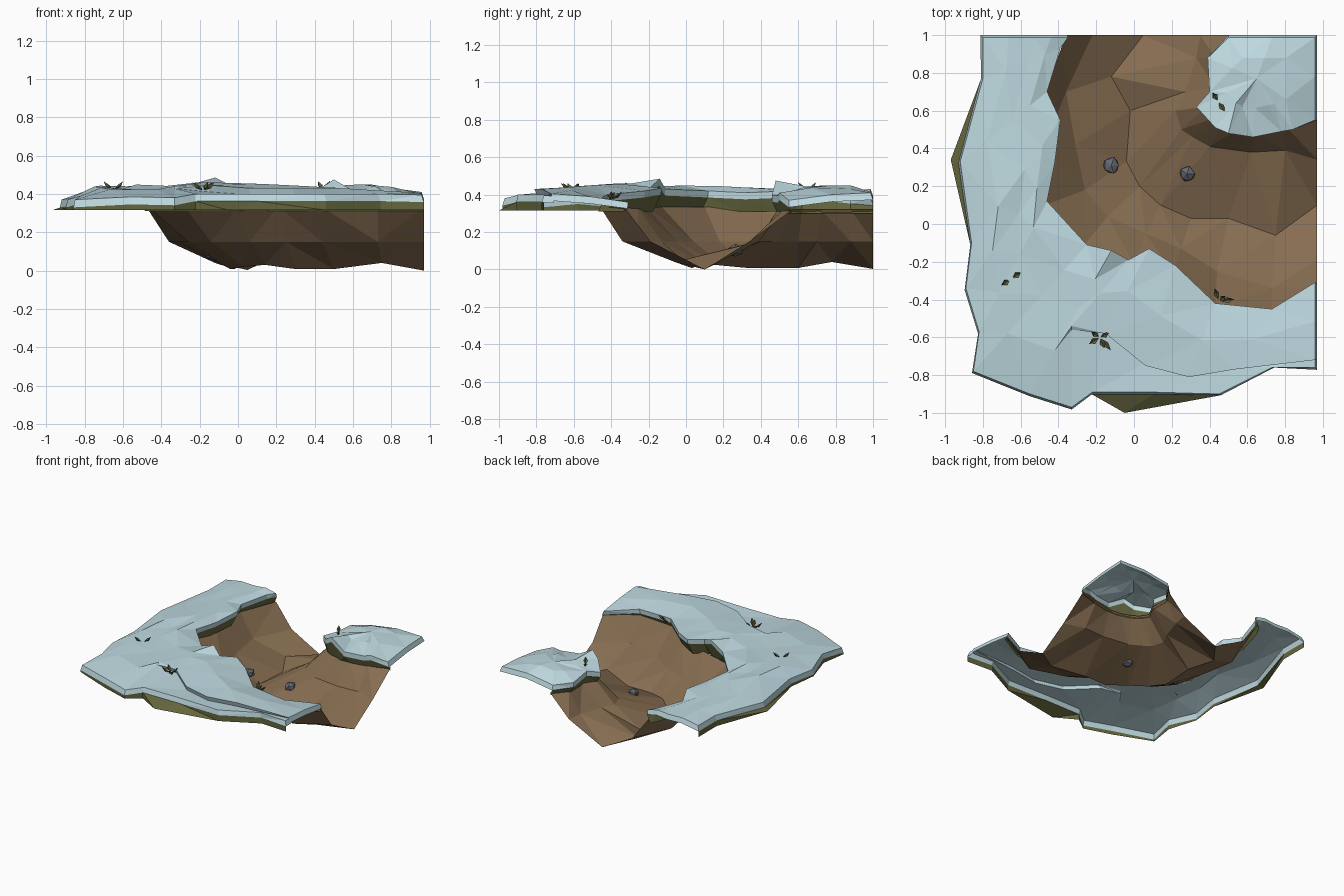
import bpy, bmesh, random
from mathutils import Vector as V

if "Cube" in bpy.data.objects:
    bpy.data.objects.remove(bpy.data.objects["Cube"])
random.seed(4)

def mat(name, rgb):
    m = bpy.data.materials.new(name)
    m.diffuse_color = (*rgb, 1)
    m.use_nodes = True
    m.node_tree.nodes["Principled BSDF"].inputs["Base Color"].default_value = m.diffuse_color
    return m

SNOW = mat("snow", (.51, .69, .74))
GRASS = mat("olive_grass", (.125, .13, .047))
EARTH = mat("brown_earth", (.24, .153, .082))
STONE = mat("grey_stone", (.13, .14, .17))

def strip(bm, a, b, mi=0):
    """Quads between two polylines."""
    a = [bm.verts.new(p) for p in a]
    b = [bm.verts.new(p) for p in b]
    for i in range(len(a) - 1):
        bm.faces.new((a[i], a[i+1], b[i+1], b[i])).material_index = mi

def finish(name, bm, mats, up=True):
    bmesh.ops.remove_doubles(bm, verts=bm.verts, dist=.0015)
    bmesh.ops.triangulate(bm, faces=bm.faces)
    bmesh.ops.recalc_face_normals(bm, faces=bm.faces)
    bm.normal_update()
    if up and sum(f.normal.z * f.calc_area() for f in bm.faces) < 0:
        bmesh.ops.reverse_faces(bm, faces=bm.faces)
    me = bpy.data.meshes.new(name)
    bm.to_mesh(me)
    bm.free()
    for m in mats:
        me.materials.append(m)
    ob = bpy.data.objects.new(name, me)
    bpy.context.collection.objects.link(ob)
    return ob

def down(line, d):
    return [p - V((0, 0, d)) for p in line]

def tuck(line):
    """Pull points on the tile border slightly in, so the snow rim flares out."""
    return [V((min(p.x, .957), min(p.y, .987), p.z)) for p in line]

def vec(pts):
    return [V(p) for p in pts]

# Curved stream bed: outer bank top, outer bank middle, channel, inner middle, inner top
T, M = .335, .15
outer_top = vec((x, y, T) for x, y in ((-.36, 1), (-.47, .7), (-.48, .4), (-.47, .1), (-.28, -.13),
                (0, -.21), (.21, -.26), (.43, -.44), (.73, -.46), (.97, -.33)))
outer_mid = vec((x, y, M) for x, y in ((-.22, 1), (-.36, .7), (-.31, .42), (-.26, .18), (-.14, .04),
                (.06, -.05), (.25, -.13), (.44, -.25), (.73, -.34), (.97, -.19)))
channel = vec(((.05, 1, .003), (-.12, .78, .04), (-.02, .6, .008), (-.04, .33, .008), (.03, .2, .02),
               (.14, .1, .03), (.3, .03, .008), (.5, .03, .008), (.75, -.06, .04), (.97, .1, 0)))
inner_mid = vec((x, y, M) for x, y in ((.35, 1), (.33, .88), (.27, .7), (.22, .6), (.25, .5),
                (.31, .46), (.4, .41), (.62, .38), (.8, .39), (.97, .34)))
inner_top = vec((x, y, .32) for x, y in ((.52, 1), (.43, .88), (.43, .72), (.38, .62), (.42, .56),
                (.47, .53), (.55, .5), (.65, .49), (.8, .52), (.97, .57)))
bm = bmesh.new()
rows = [outer_top, outer_mid, channel, inner_mid, inner_top]
for a, b in zip(rows, rows[1:]):
    strip(bm, a, b)
finish("stream_bed", bm, [EARTH])

# Outer snow bank: L-shaped sheet with a ledge along the front
rim_out = vec(((-.8, 1, .4), (-.8, .77, .4), (-.92, .33, .37), (-.86, -.1, .38), (-.89, -.34, .37),
               (-.82, -.57, .39), (-.85, -.78, .37), (-.55, -.9, .385), (-.33, -.97, .38),
               (-.22, -.89, .4), (.1, -.89, .4), (.45, -.9, .4), (.73, -.76, .4), (.97, -.76, .395)))
rim_in = vec(((-.35, 1, .41), (-.39, .93, .41), (-.46, .7, .4), (-.39, .55, .42), (-.42, .32, .41),
              (-.46, .12, .42), (-.25, -.11, .43), (-.12, -.14, .485), (-.03, -.19, .44),
              (.08, -.13, .435), (.22, -.22, .42), (.43, -.42, .4), (.73, -.45, .385), (.97, -.31, .36)))
low, high = [], []
for o, n in zip(rim_out, rim_in):
    for row, t in ((low, .3), (high, .6)):
        p = o.lerp(n, t)
        p.z = .43 + random.uniform(-.012, .015)
        row.append(p)
ledge = ((-.33, -.56, .44), (-.15, -.58, .445), (.06, -.75, .43), (.29, -.81, .43),
         (.53, -.77, .43), (.97, -.72, .405))
for i, (x, y, z) in enumerate(ledge, 8):
    low[i] = V((x, y + (.012 if i > 8 else 0), z - (.035 if 8 < i < 13 else .012)))
    high[i] = V((x, y + (.02 if i == 8 else 0), z))
# extra row between the ledge and the stream
plateau = [h.lerp(n, .5) for h, n in zip(high, rim_in)]
for p in plateau:
    p.z = min(p.z + random.uniform(0, .03), .46)
plateau[13].z = .39

foot_out = down([p + (p - q).normalized() * .012 for p, q in zip(rim_out, low)], .038)
for p in foot_out:
    p.x, p.y = min(p.x, .97), min(p.y, 1)
foot_out[0].y, foot_out[-1].x = 1, .97
foot_in = down([n.lerp(o, .005) for n, o in zip(rim_in, rim_out)], .035)
grass_out = [V((p.x, p.y, .315)) for p in foot_out]
grass_out[2] = V((-.97, .34, .315))
grass_out[10] = V((-.05, -1, .315))
grass_in = [n.lerp(o, .06) for n, o in zip(rim_in, rim_out)]
for p in grass_in:
    p.z = .31
bm = bmesh.new()
rows = [tuck(r) for r in (rim_out, low, high, plateau, rim_in)]
for a, b in zip(rows, rows[1:]):
    strip(bm, a, b)
strip(bm, rows[0], foot_out)
strip(bm, rows[-1], foot_in)
strip(bm, foot_out, grass_out, 1)
strip(bm, foot_in, grass_in, 1)
ends = [[r[k] for r in (low, high, plateau)] for k in (0, -1)]
for k, e in zip((0, -1), ends):                      # cut ends at the tile border
    strip(bm, [r[k] for r in rows], [foot_out[k]] + down(e, .038) + [foot_in[k]])
finish("outer_snow_bank", bm, [SNOW, GRASS])

# Inner corner snow bank
edge = vec(((.5, 1, .38), (.39, .88, .39), (.4, .7, .41), (.33, .62, .39), (.43, .51, .43), (.5, .48, .475),
            (.63, .46, .4), (.78, .49, .395), (.84, .5, .41), (.97, .55, .37)))
border = vec(((.97, .55, .37), (.97, .78, .4), (.97, 1, .41), (.73, 1, .415), (.5, 1, .38)))
centre = V((.65, .77, .45))
bm = bmesh.new()
ring = tuck(edge + border[1:])
mid = [p.lerp(centre, .5) for p in ring]
for p in mid[:-1]:
    p.z = .435 + random.uniform(-.015, .015)
mid[-1] = mid[0]
strip(bm, ring, mid)
c = bm.verts.new(centre)
mv = [bm.verts.new(p) for p in mid[:-1]]
for i in range(len(mv)):
    bm.faces.new((mv[i], mv[(i + 1) % len(mv)], c))
foot = down(edge, .038)
under = [V((*p.lerp(q, .8).xy, .30)) for p, q in zip(edge, inner_top)]
strip(bm, tuck(edge), foot)
strip(bm, foot, under, 1)
strip(bm, tuck(border), down(border, .038))
finish("corner_snow_bank", bm, [SNOW, GRASS])

# Stones on the bed
for n, (x, y, z, r) in enumerate(((-.12, .31, .085, .05), (.28, .265, .1, .046))):
    bm = bmesh.new()
    bmesh.ops.create_icosphere(bm, subdivisions=1, radius=r)
    for v in bm.verts:
        v.co = v.co * random.uniform(.82, 1.08)
        v.co.z *= .8
        v.co += V((x, y, z))
    finish("stone_%d" % n, bm, [STONE], up=False)

# Grass tufts: small diamond blades leaning outward
def blade(bm, base, lean):
    base, side = V(base), V((-lean[1], lean[0], 0)).normalized() * .015
    tip = base + V((*lean, .042))
    m = base.lerp(tip, .5)
    ridge = m + V((lean[0], lean[1], 0)) * .15 - V((0, 0, .012))
    for s in (-1, 1):
        bm.faces.new([bm.verts.new(p) for p in (base, m + side * s, tip, ridge)])

tufts = (((-.65, -.29, .425), ((-.045, -.03), (.045, .03))),
         ((-.18, -.6, .42), ((.04, .02), (-.05, -.03), (.05, -.06), (-.04, .025), (.02, -.05))),
         ((.45, -.41, .375), ((-.02, .06), (.07, .01), (.03, .025))),
         ((.445, .65, .425), ((-.025, .04), (.03, -.045))))
for n, (p, leans) in enumerate(tufts):
    bm = bmesh.new()
    for l in leans:
        blade(bm, V(p) + V((*l, 0)) * .15, l)
    finish("grass_tuft_%d" % n, bm, [GRASS])
